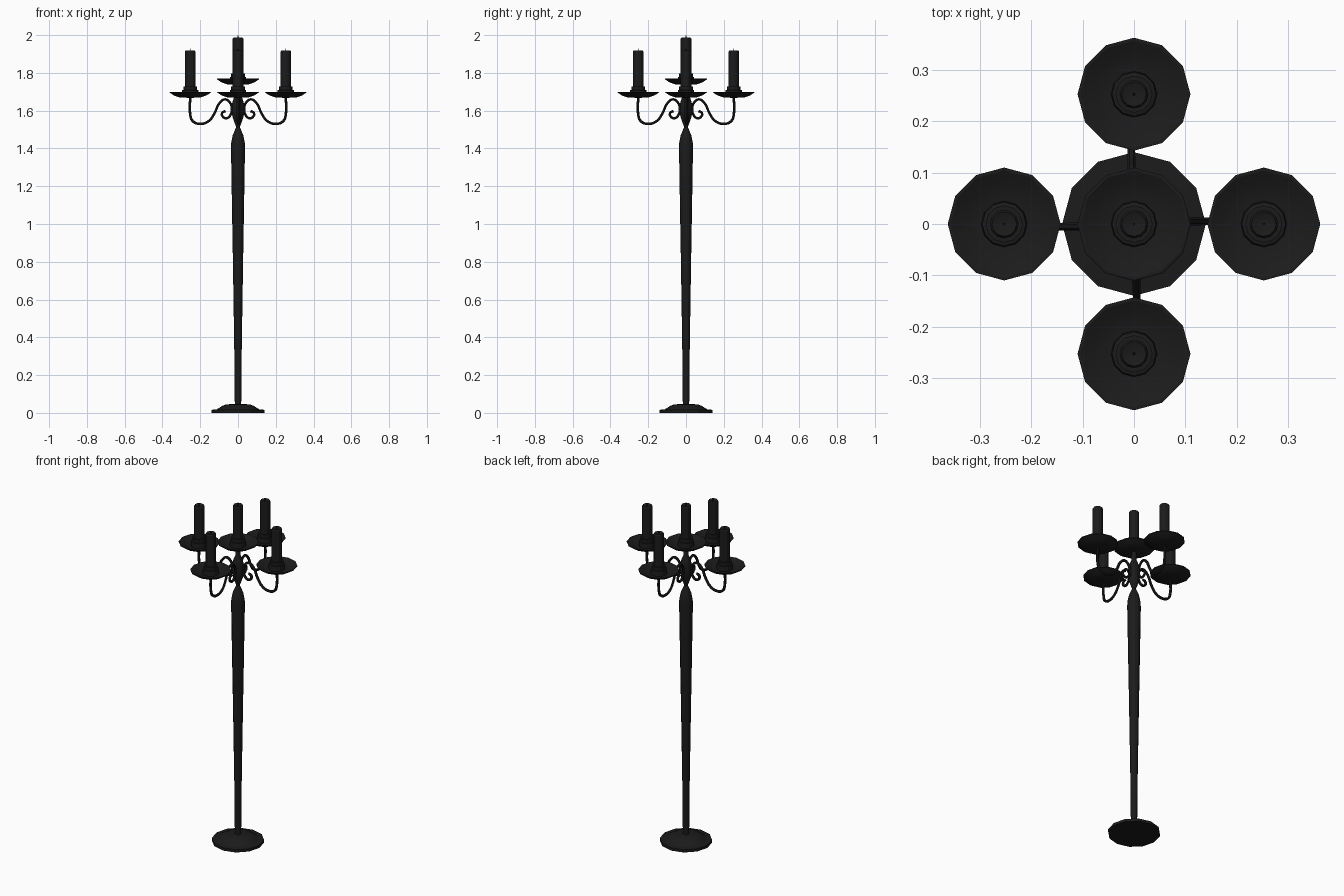
import bpy, bmesh, math
from mathutils import Matrix

if "Cube" in bpy.data.objects:
    bpy.data.objects.remove(bpy.data.objects["Cube"])

black = bpy.data.materials.new("black_iron")
black.diffuse_color = (0.011, 0.011, 0.011, 1)
black.use_nodes = True
black.node_tree.nodes["Principled BSDF"].inputs["Base Color"].default_value = black.diffuse_color


def finish(obj):
    obj.data.materials.clear()
    obj.data.materials.append(black)
    bpy.ops.object.select_all(action='DESELECT')
    obj.select_set(True)
    bpy.context.view_layer.objects.active = obj
    bpy.ops.object.shade_smooth_by_angle(angle=math.radians(25))


def lathe(name, profile, x=0, y=0, z=0, sides=12):
    """Revolve (radius, height) points around a vertical axis."""
    bm = bmesh.new()
    rings = []
    for r, h in profile:
        rings.append([bm.verts.new((x + r * math.cos(a), y + r * math.sin(a), z + h))
                      for a in (2 * math.pi * i / sides for i in range(sides))])
    for lo, hi in zip(rings, rings[1:]):
        for i in range(sides):
            j = (i + 1) % sides
            bm.faces.new((lo[i], lo[j], hi[j], hi[i]))
    bm.faces.new(rings[0][::-1])
    bm.faces.new(rings[-1])
    bmesh.ops.recalc_face_normals(bm, faces=bm.faces)
    me = bpy.data.meshes.new(name)
    bm.to_mesh(me)
    bm.free()
    obj = bpy.data.objects.new(name, me)
    bpy.context.collection.objects.link(obj)
    finish(obj)


def candle_holder(label, x, y, z):
    """Dish, socket, candle and wick; z is the rim height."""
    lathe(label + "_dish", [(0.012, -0.030), (0.055, -0.028), (0.085, -0.018), (0.110, -0.002),
                            (0.110, 0.002), (0.104, 0.002), (0.080, -0.010), (0.050, -0.018)], x, y, z)
    lathe(label + "_socket", [(0.045, -0.020), (0.043, 0.010), (0.036, 0.012), (0.036, 0.030),
                              (0.029, 0.030)], x, y, z)
    lathe(label + "_candle", [(0.028, -0.015), (0.028, 0.214), (0.024, 0.220), (0.012, 0.216)],
          x, y, z)
    lathe(label + "_wick", [(0.003, 0.210), (0.002, 0.231)], x, y, z, sides=6)


def arm(name, angle):
    """Scrolled arm swept along a curve in a vertical plane."""
    path = [(0.066, 1.598), (0.084, 1.588), (0.080, 1.568), (0.060, 1.560), (0.040, 1.577),
            (0.032, 1.605), (0.042, 1.642), (0.068, 1.660), (0.098, 1.640), (0.125, 1.585),
            (0.155, 1.545), (0.200, 1.530), (0.240, 1.545), (0.253, 1.580), (0.253, 1.675)]
    cu = bpy.data.curves.new(name, 'CURVE')
    cu.dimensions = '3D'
    cu.bevel_depth = 0.0075
    cu.bevel_resolution = 1
    cu.resolution_u = 4
    cu.use_fill_caps = True
    sp = cu.splines.new('BEZIER')
    sp.bezier_points.add(len(path) - 1)
    for p, (r, z) in zip(sp.bezier_points, path):
        p.co = (r, 0.005 * min(1, (0.253 - r) / 0.08), z)
        p.handle_left_type = p.handle_right_type = 'AUTO'
    obj = bpy.data.objects.new(name, cu)
    bpy.context.collection.objects.link(obj)
    bpy.ops.object.select_all(action='DESELECT')
    obj.select_set(True)
    bpy.context.view_layer.objects.active = obj
    bpy.ops.object.convert(target='MESH')
    obj = bpy.context.view_layer.objects.active
    obj.data.transform(Matrix.Rotation(angle, 4, 'Z'))
    finish(obj)


# Foot and tapering column
lathe("foot", [(0.140, 0), (0.140, 0.016), (0.112, 0.019), (0.085, 0.036), (0.065, 0.045),
               (0.018, 0.047)])
lathe("column", [(0.017, 0.04), (0.020, 0.35), (0.027, 0.80), (0.033, 1.15), (0.037, 1.40),
                 (0.036, 1.43), (0.028, 1.47), (0.012, 1.508), (0.008, 1.515)])

# Bulb where the arms meet, with the stem of the centre holder
lathe("bulb", [(0.008, 1.51), (0.018, 1.535), (0.030, 1.57), (0.034, 1.605), (0.031, 1.64),
               (0.022, 1.67), (0.013, 1.69), (0.012, 1.745)])
candle_holder("centre", 0, 0, 1.767)

# Four arms with outer holders
for i, side in enumerate(("right", "back", "left", "front")):
    a = i * math.pi / 2
    arm(side + "_arm", a)
    candle_holder(side, 0.253 * math.cos(a), 0.253 * math.sin(a), 1.698)
